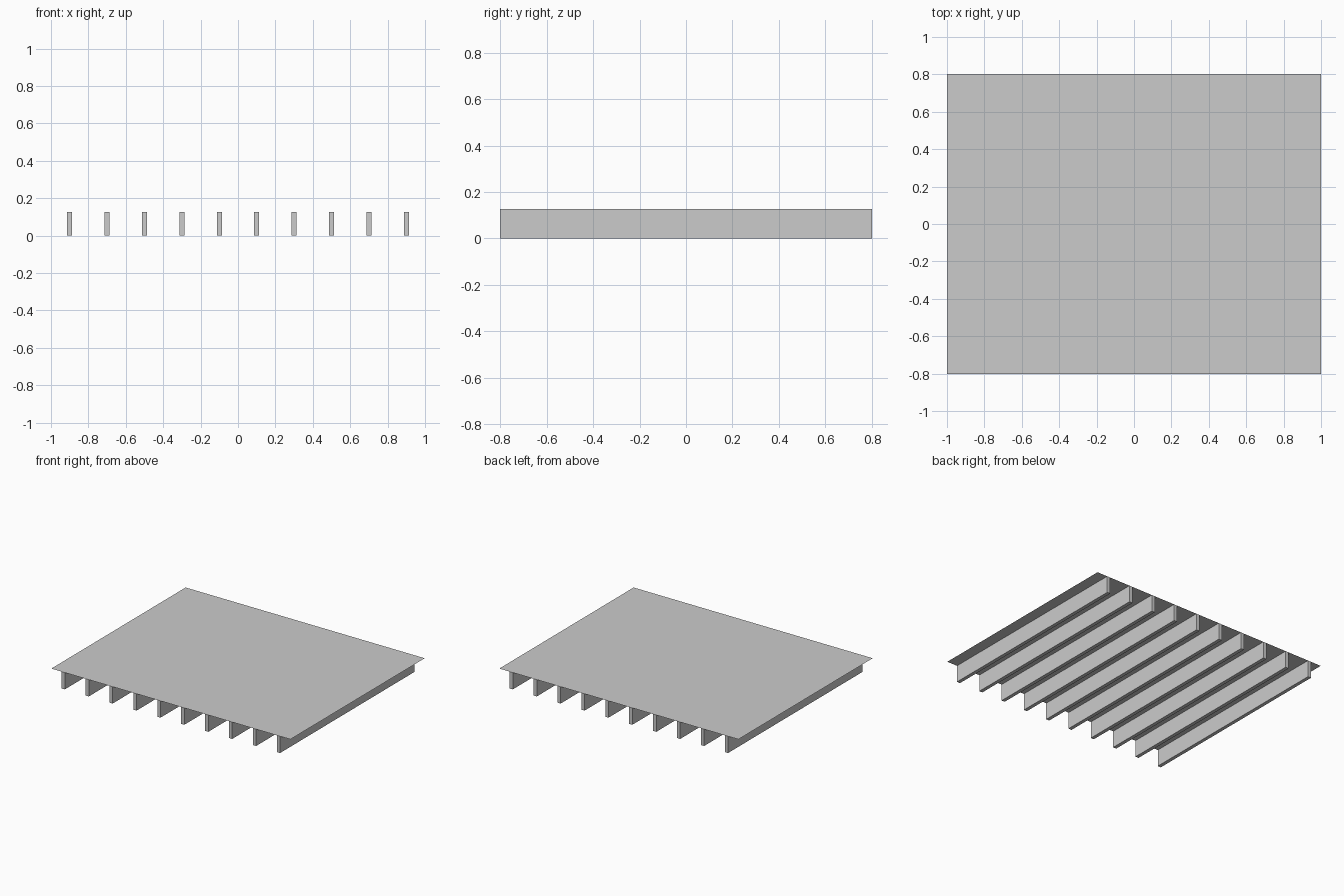
import bpy

if "Cube" in bpy.data.objects:
    bpy.data.objects.remove(bpy.data.objects["Cube"])

LENGTH_X, LENGTH_Y, HEIGHT = 2.0, 1.605, 0.127
RIB_COUNT, RIB_WIDTH, RIB_SPACING = 10, 0.027, 0.2

# Thin deck sheet on top
bpy.ops.mesh.primitive_plane_add(size=1, location=(0, 0, HEIGHT))
deck = bpy.context.object
deck.name = "deck_sheet"
deck.scale = (LENGTH_X, LENGTH_Y, 1)
bpy.ops.object.transform_apply(location=False, rotation=False, scale=True)

# Joists running front to back under the deck
for i in range(RIB_COUNT):
    x = (i - (RIB_COUNT - 1) / 2) * RIB_SPACING
    bpy.ops.mesh.primitive_cube_add(size=1, location=(x, 0, HEIGHT / 2))
    joist = bpy.context.object
    joist.name = f"joist_{i + 1}"
    joist.scale = (RIB_WIDTH, LENGTH_Y, HEIGHT)
    bpy.ops.object.transform_apply(location=False, rotation=False, scale=True)
